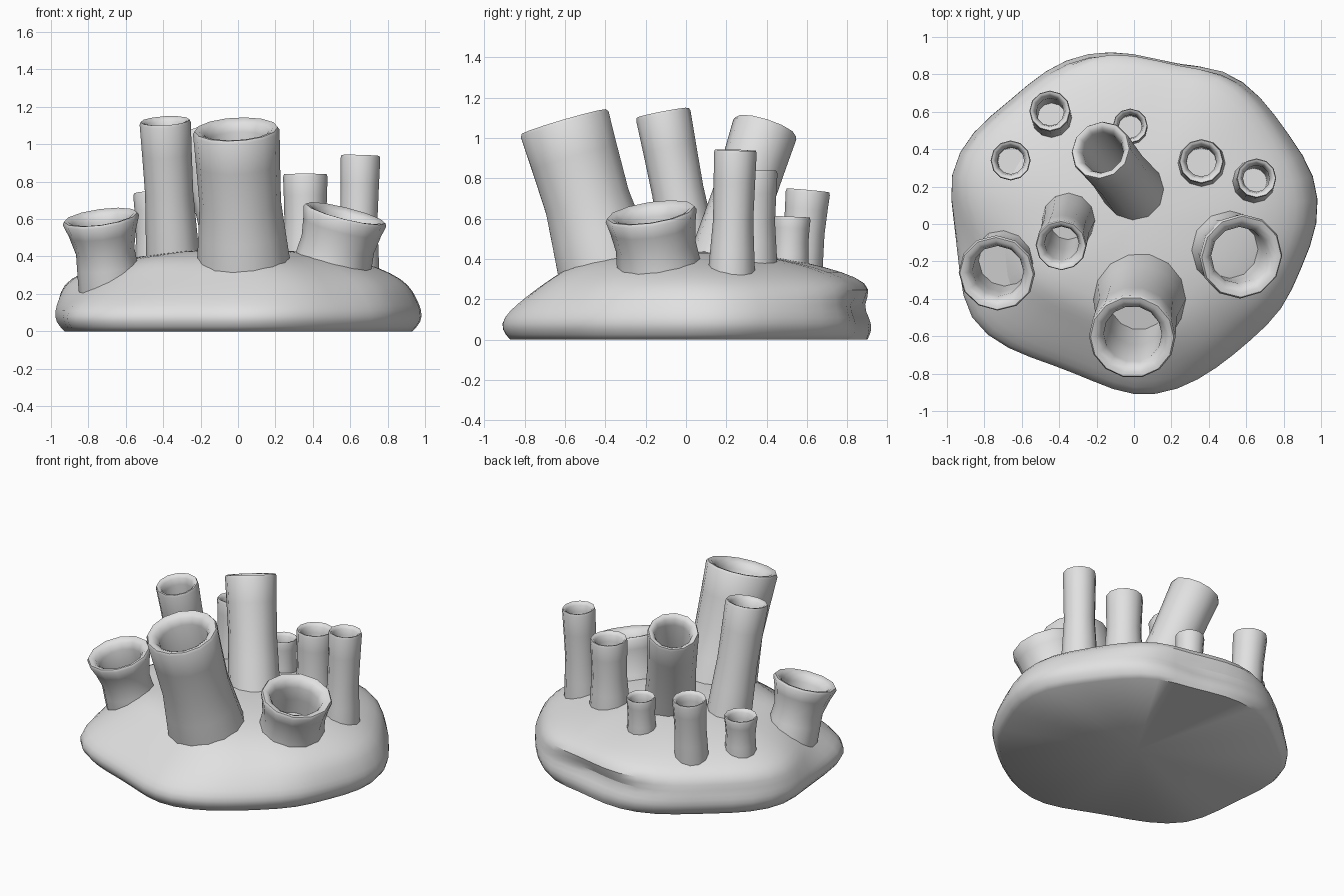
import bpy, bmesh
from math import sin, cos, pi, radians
from mathutils import Vector

cube = bpy.data.objects.get("Cube")
if cube:
    bpy.data.objects.remove(cube)

grey = bpy.data.materials.new("stone_grey")
grey.use_nodes = True
colour = (0.75, 0.75, 0.75, 1)
grey.diffuse_color = colour
grey.node_tree.nodes["Principled BSDF"].inputs["Base Color"].default_value = colour


def finish(bm, name, angle):
    """Turn a bmesh into a smooth shaded object."""
    bmesh.ops.recalc_face_normals(bm, faces=bm.faces)
    mesh = bpy.data.meshes.new(name)
    bm.to_mesh(mesh)
    bm.free()
    mesh.materials.append(grey)
    obj = bpy.data.objects.new(name, mesh)
    bpy.context.collection.objects.link(obj)
    bpy.ops.object.select_all(action="DESELECT")
    obj.select_set(True)
    bpy.context.view_layer.objects.active = obj
    bpy.ops.object.shade_smooth_by_angle(angle=radians(angle))
    return obj


def loft(bm, rings):
    """Bridge rings of points, capping both ends; return the first cap."""
    loops = [[bm.verts.new(p) for p in ring] for ring in rings]
    n = len(loops[0])
    for low, high in zip(loops, loops[1:]):
        for i in range(n):
            j = (i + 1) % n
            bm.faces.new((low[i], low[j], high[j], high[i]))
    bm.faces.new(loops[-1])
    return bm.faces.new(loops[0][::-1])


# Rock base: outline radius every 15 degrees, and how far each side is
# a sloping shelf (positive) or an overhanging lip (negative)
outline = [1.0, 1.02, .96, .97, .98, .89, .93, .97, .96, .94, 1.01, 1.04,
           .965, .98, 1.05, .97, .88, .88, .945, .935, .9, .89, .93, .93]
shelf = [.2, .2, .1, 0, -.4, -1, -1, -.5, 0, -.2, -.2, 0,
         .2, .7, 1, 1.05, .9, .9, .95, .7, .5, .55, .3, .2]
# height, radius factor, shelf inset, lip inset
levels = [(0, .945, 0, -.03), (.05, .995, 0, 0), (.11, 1, .02, .03), (.17, .985, .08, .06),
          (.25, .965, .19, -.04), (.31, .87, .19, -.06), (.36, .73, .12, -.02),
          (.4, .55, .03, 0), (.43, .32, 0, 0), (.44, .1, 0, 0)]
rings = []
for z, k, inset, lip in levels:
    ring = []
    for i, (r, s) in enumerate(zip(outline, shelf)):
        a = i * pi / 12
        rad = r * (k - inset * max(s, 0) - lip * max(-s, 0))
        ring.append((rad * cos(a), rad * sin(a), z))
    rings.append(ring)
bm = bmesh.new()
underside = loft(bm, rings)
crease = bm.edges.layers.float.new("crease_edge")
for edge in underside.edges:
    edge[crease] = 1
rock = finish(bm, "rock_base", 60)
smooth = rock.modifiers.new("soften", "SUBSURF")
smooth.levels = smooth.render_levels = 1
bpy.ops.object.modifier_move_to_index(modifier="soften", index=0)


def tube(name, base, top, r_base, r_top, sides=12):
    """Deep hollow tube with flared foot, waist and thick rounded rim."""
    base, top = Vector(base), Vector(top)
    axis = top - base
    h = axis.length
    turn = Vector((0, 0, 1)).rotation_difference(axis)
    waist = min(r_base, r_top) * .94
    bore = r_top * .67
    profile = [(-.13, r_base * 1.03), (0, r_base), (h * .22, (r_base + waist) / 2),
               (h * .45, waist), (h * .75, (waist + r_top) / 2), (h - .015, r_top),
               (h, r_top * .96), (h - .003, r_top * .86), (h - .02, r_top * .75),
               (h - .06, bore), (h * .5, bore), (h * .1, bore)]
    bm = bmesh.new()
    loft(bm, [[base + turn @ Vector((r * cos(a), r * sin(a), z))
               for a in (2 * pi * i / sides for i in range(sides))]
              for z, r in profile])
    finish(bm, name, 50)


# Tubes: name, foot centre, rim centre, foot radius, rim radius
tube("front_large_tube", (.03, -.395, .36), (-.01, -.605, 1.08), .25, .232, 14)
tube("centre_leaning_tube", (-.01, .19, .42), (-.178, .395, 1.055), .165, .164)
tube("right_tall_tube", (-.35, .02, .42), (-.39, -.115, 1.125), .142, .137)
tube("front_right_cup", (-.69, -.19, .28), (-.735, -.265, .61), .167, .206)
tube("front_left_cup", (.5, -.13, .33), (.575, -.175, .63), .212, .228)
tube("left_mid_tube", (.36, .325, .38), (.36, .335, .84), .128, .119)
tube("left_tall_tube", (.638, .225, .31), (.655, .245, .94), .118, .106)
tube("back_small_tube", (-.02, .515, .38), (-.02, .525, .61), .093, .093)
tube("back_right_tube", (-.44, .57, .36), (-.45, .605, .74), .108, .11)
tube("right_small_tube", (-.655, .335, .34), (-.66, .34, .58), .1, .107)
